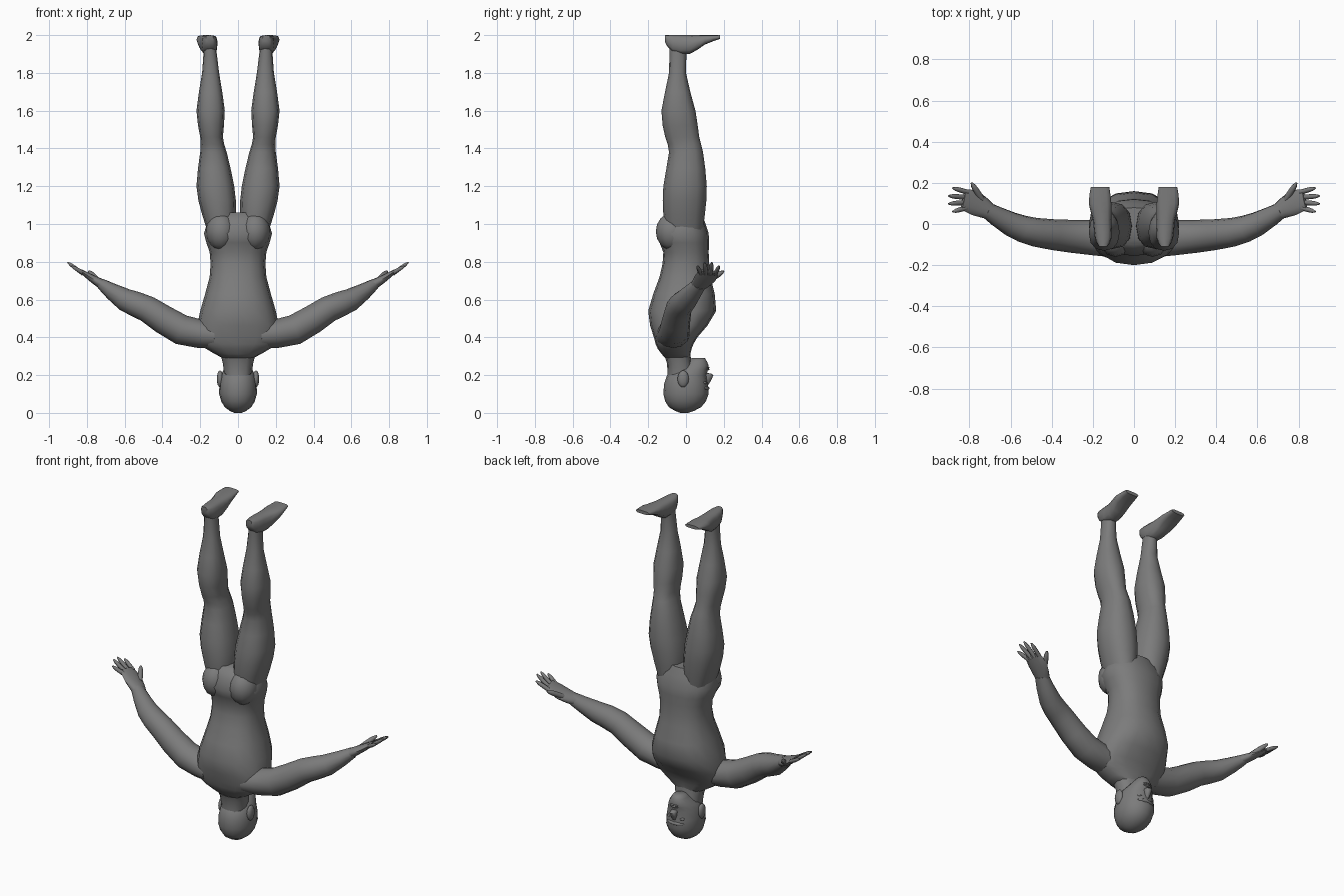
import bpy, bmesh, math
from mathutils import Matrix, Vector

cube = bpy.data.objects.get("Cube")
if cube:
    bpy.data.objects.remove(cube)

colour = (0.2, 0.2, 0.2, 1)
grey = bpy.data.materials.new("plain grey")
grey.use_nodes = True
grey.diffuse_color = colour
grey.node_tree.nodes["Principled BSDF"].inputs["Base Color"].default_value = colour


def finish(name, bm):
    """Turn a bmesh into a smooth-shaded grey object."""
    bmesh.ops.recalc_face_normals(bm, faces=bm.faces)
    mesh = bpy.data.meshes.new(name)
    bm.to_mesh(mesh)
    bm.free()
    mesh.materials.append(grey)
    part = bpy.data.objects.new(name, mesh)
    bpy.context.collection.objects.link(part)
    bpy.ops.object.select_all(action='DESELECT')
    part.select_set(True)
    bpy.context.view_layer.objects.active = part
    bpy.ops.object.shade_smooth_by_angle(angle=math.radians(60))


def skin(name, rings):
    """Bridge rings of points and cap both ends."""
    bm = bmesh.new()
    loops = [[bm.verts.new(point) for point in ring] for ring in rings]
    for lower, upper in zip(loops, loops[1:]):
        for i in range(len(lower)):
            bm.faces.new((lower[i - 1], lower[i], upper[i], upper[i - 1]))
    bm.faces.new(loops[0])
    bm.faces.new(loops[-1])
    finish(name, bm)


def ellipse(sides):
    for i in range(sides):
        angle = math.tau * i / sides
        yield math.cos(angle), math.sin(angle)


def eased(stations):
    """Add a curved in-between station to every span."""
    rows = [Vector(row) for row in stations]
    result = [rows[0]]
    for i in range(len(rows) - 1):
        before, start = rows[max(i - 1, 0)], rows[i]
        end, after = rows[i + 1], rows[min(i + 2, len(rows) - 1)]
        middle = (start + end) / 2 + (start + end - before - after) / 16
        result += [middle, end]
    return result


def squared(value, fullness):
    return math.copysign(abs(value) ** fullness, value)


def loft(name, axis, stations, side=1, sides=12, fullness=0.85):
    """Stations: place on the axis, then both limits of the other two axes."""
    rings = []
    for place, left, right, near, far in eased(stations):
        ring = []
        for c, s in ellipse(sides):
            across = (left + right + squared(c, fullness) * (right - left)) / 2
            deep = (near + far + squared(s, fullness) * (far - near)) / 2
            point = [across, deep]
            point.insert(axis, place)
            point[0] *= side
            ring.append(point)
        rings.append(ring)
    skin(name, rings)


def central(name, stations, **options):
    """Loft a symmetric part; stations: height, half width, back, front."""
    loft(name, 2, [(z, -wide, wide, back, front) for z, wide, back, front in stations],
         **options)


def tube(name, stations, side, sides=12):
    """Stations: x, y, z, half depth, half thickness."""
    rows = eased(stations)
    points = [row.to_3d() for row in rows]
    rings = []
    for i, row in enumerate(rows):
        ahead = points[min(i + 1, len(points) - 1)]
        along = (ahead - points[max(i - 1, 0)]).normalized()
        across = (Vector((0, 1, 0)) - along * along.y).normalized()
        up = along.cross(across)
        depth, thickness = row[3], row[4]
        ring = [points[i] + across * c * depth + up * s * thickness
                for c, s in ellipse(sides)]
        rings.append([(p.x * side, p.y, p.z) for p in ring])
    skin(name, rings)


def blob(name, centre, radii, side=1):
    """Low-poly ellipsoid."""
    x, y, z = centre
    shape = Matrix.Translation((x * side, y, z)) @ Matrix.Diagonal((*radii, 1))
    bm = bmesh.new()
    bmesh.ops.create_uvsphere(bm, u_segments=12, v_segments=8, radius=1, matrix=shape)
    finish(name, bm)


def finger(name, base, tip, radius, side):
    """Tapered straight finger with a rounded end."""
    base, tip = Vector(base), Vector(tip)
    stations = []
    for fraction, taper in ((0, 1), (0.5, 1), (0.8, 0.8), (1, 0.3)):
        stations.append((*base.lerp(tip, fraction), radius * taper, radius * taper))
    tube(name, stations, side, sides=6)


# Torso from crotch to neck base
central("torso", [
    (1.06, .14, -.1, .08), (.95, .18, -.155, .12), (.85, .15, -.12, .12),
    (.72, .15, -.14, .13), (.54, .2, -.2, .16), (.4, .22, -.17, .06),
    (.34, .17, -.15, .03), (.29, .08, -.11, .02)], sides=16)

# Neck and head
central("neck", [(.34, .1, -.13, .02), (.26, .08, -.1, .03), (.17, .07, -.1, .05)])
central("head", [
    (.29, .03, .03, .1), (.25, .06, -.03, .12), (.2, .09, -.1, .11),
    (.1, .1, -.12, .12), (.03, .07, -.09, .08), (0, .02, -.03, .01)],
    sides=16, fullness=0.95)

# Face
central("nose", [(.21, .01, .09, .12), (.2, .02, .09, .145), (.15, .01, .09, .12)],
        sides=8)
for lip, height in (("upper_lip", .23), ("lower_lip", .24)):
    blob(lip, (0, .1, height), (.03, .025, .007))
blob("brow", (0, .09, .13), (.06, .035, .015))

# Limb profiles
leg = [(.9, .03, .14, -.1, .08), (1.05, .01, .19, -.12, .1), (1.2, .02, .22, -.12, .11),
       (1.38, .06, .2, -.09, .09), (1.46, .08, .2, -.11, .07), (1.6, .07, .22, -.13, .05),
       (1.8, .1, .19, -.09, 0), (1.97, .12, .18, -.09, .01)]
foot = [(-.11, .13, .17, 1.96, 2), (-.07, .11, .19, 1.91, 2), (.02, .11, .2, 1.9, 2),
        (.1, .11, .22, 1.95, 2), (.18, .12, .21, 1.98, 2)]
arm = [(.12, -.07, .41, .09, .07), (.3, -.06, .44, .08, .08), (.48, -.04, .55, .07, .07),
       (.6, 0, .6, .06, .06), (.72, .07, .68, .04, .03)]
palm = [(.7, .06, .67, .04, .03), (.77, .1, .71, .06, .02), (.83, .12, .75, .05, .01)]
finger_names = ("index_finger", "middle_finger", "ring_finger", "little_finger")

for label, side in (("left_", 1), ("right_", -1)):
    loft(label + "leg", 2, leg, side)
    loft(label + "foot", 1, foot, side, fullness=0.7)
    blob(label + "buttock", (.09, -.07, .96), (.08, .09, .1), side)

    # Arm and hand, with the fingers fanned out
    tube(label + "arm", arm, side)
    tube(label + "palm", palm, side)
    finger(label + "thumb", (.74, .12, .7), (.79, .2, .75), .016, side)
    for i, finger_name in enumerate(finger_names):
        bow = (i - 1.5) ** 2 / 100
        base = (.82 - bow / 2, .155 - i / 40, .735)
        tip = (.905 - bow, .175 - i / 26, .8 - bow)
        finger(label + finger_name, base, tip, .012, side)

    # Ear and eye
    blob(label + "ear", (.095, -.015, .18), (.017, .03, .045), side)
    blob(label + "eye", (.04, .09, .16), (.018, .02, .01), side)
